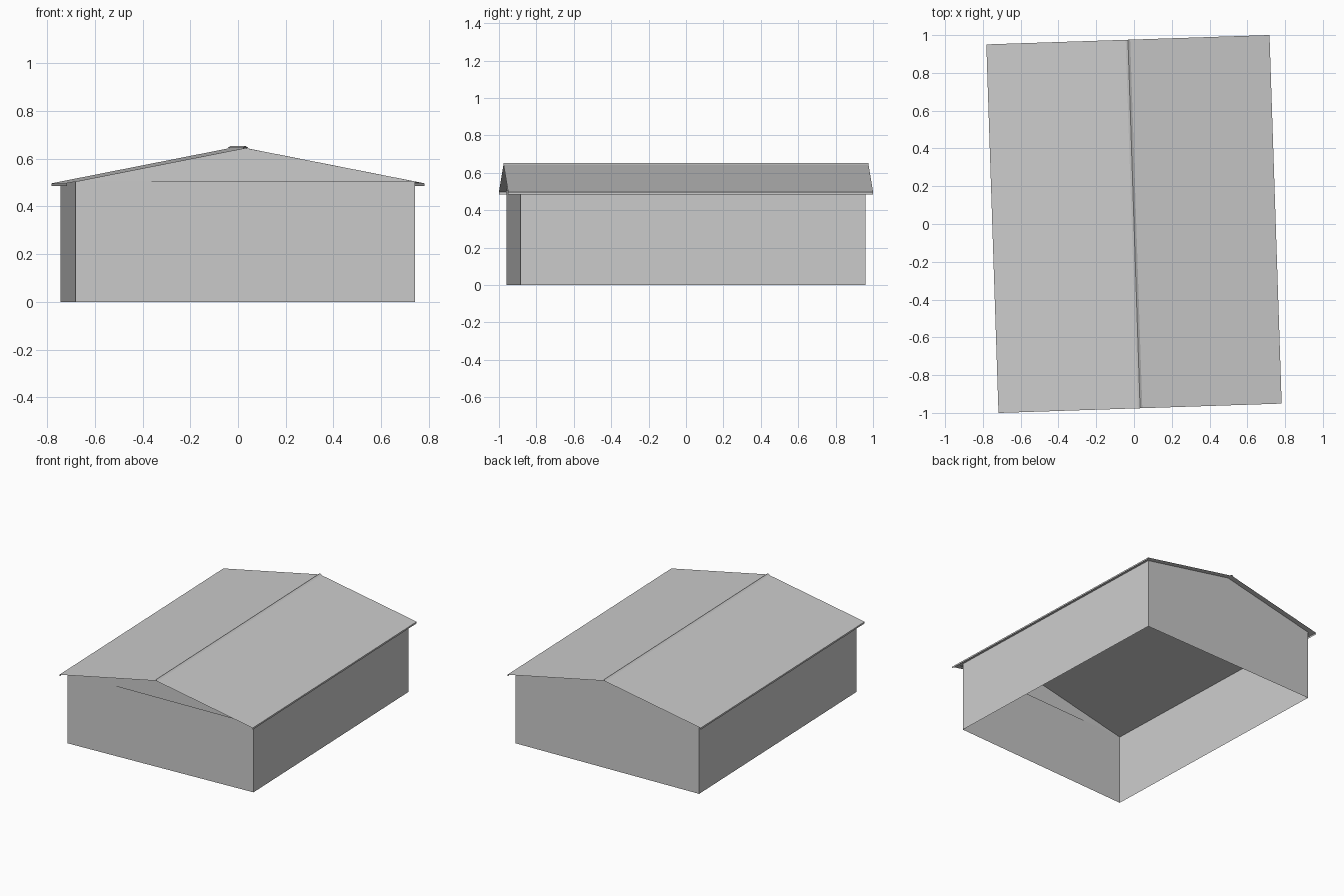
import bpy
import math
from mathutils import Matrix

cube = bpy.data.objects.get("Cube")
if cube:
    bpy.data.objects.remove(cube, do_unlink=True)

TURN = Matrix.Rotation(0.033, 4, 'Z')      # the building stands slightly askew
WALL_X, WALL_Y = 0.713, 0.937
ROOF_X, ROOF_Y = 0.75, 0.976
EAVE, RIDGE, FASCIA = 0.497, 0.645, 0.485
SLOPE = (RIDGE - EAVE) / ROOF_X
WALL_TOP = RIDGE - SLOPE * WALL_X

grey = bpy.data.materials.new("light_grey")
grey.use_nodes = True
colour = (0.6, 0.6, 0.6, 1)
grey.diffuse_color = colour
grey.node_tree.nodes["Principled BSDF"].inputs["Base Color"].default_value = colour


def sheet(name, verts, faces):
    mesh = bpy.data.meshes.new(name)
    mesh.from_pydata(verts, [], faces)
    mesh.transform(TURN)
    mesh.materials.append(grey)
    obj = bpy.data.objects.new(name, mesh)
    bpy.context.collection.objects.link(obj)
    return obj


def upright(name, a, b, top):
    """Vertical wall between two ground points."""
    return sheet(name, [(*a, 0), (*b, 0), (*b, top), (*a, top)], [(0, 1, 2, 3)])


def extrude_profile(name, profile, half_length):
    """Sheet swept front to back along the ridge direction."""
    n = len(profile)
    verts = [(x, y, z) for y in (-half_length, half_length) for x, z in profile]
    return sheet(name, verts, [(i, i + 1, n + i + 1, n + i) for i in range(n - 1)])


# Walls: the front one is set back a little at its +x end
front_left = (WALL_X, -WALL_Y + 0.028)
front_right = (-WALL_X, -WALL_Y)
back_left = (WALL_X, WALL_Y)
back_right = (-WALL_X, WALL_Y)
upright("front_wall", front_right, front_left, WALL_TOP)
upright("left_wall", front_left, back_left, WALL_TOP)
upright("back_wall", back_left, back_right, WALL_TOP)
upright("right_wall", back_right, front_right, WALL_TOP)

# Gable triangles
for name, side in (("front_gable", -1), ("back_gable", 1)):
    y = side * WALL_Y
    sheet(name, [(side * WALL_X, y, WALL_TOP), (-side * WALL_X, y, WALL_TOP),
                 (0, y, RIDGE)], [(0, 1, 2)])

# Roof sheet with turned-down eaves
extrude_profile("roof", [(-ROOF_X, FASCIA), (-ROOF_X, EAVE), (0, RIDGE),
                         (ROOF_X, EAVE), (ROOF_X, FASCIA)], ROOF_Y)

# Narrow ridge cap
extrude_profile("ridge_cap", [(-0.012, RIDGE), (0, RIDGE + 0.008), (0.012, RIDGE)], ROOF_Y)
